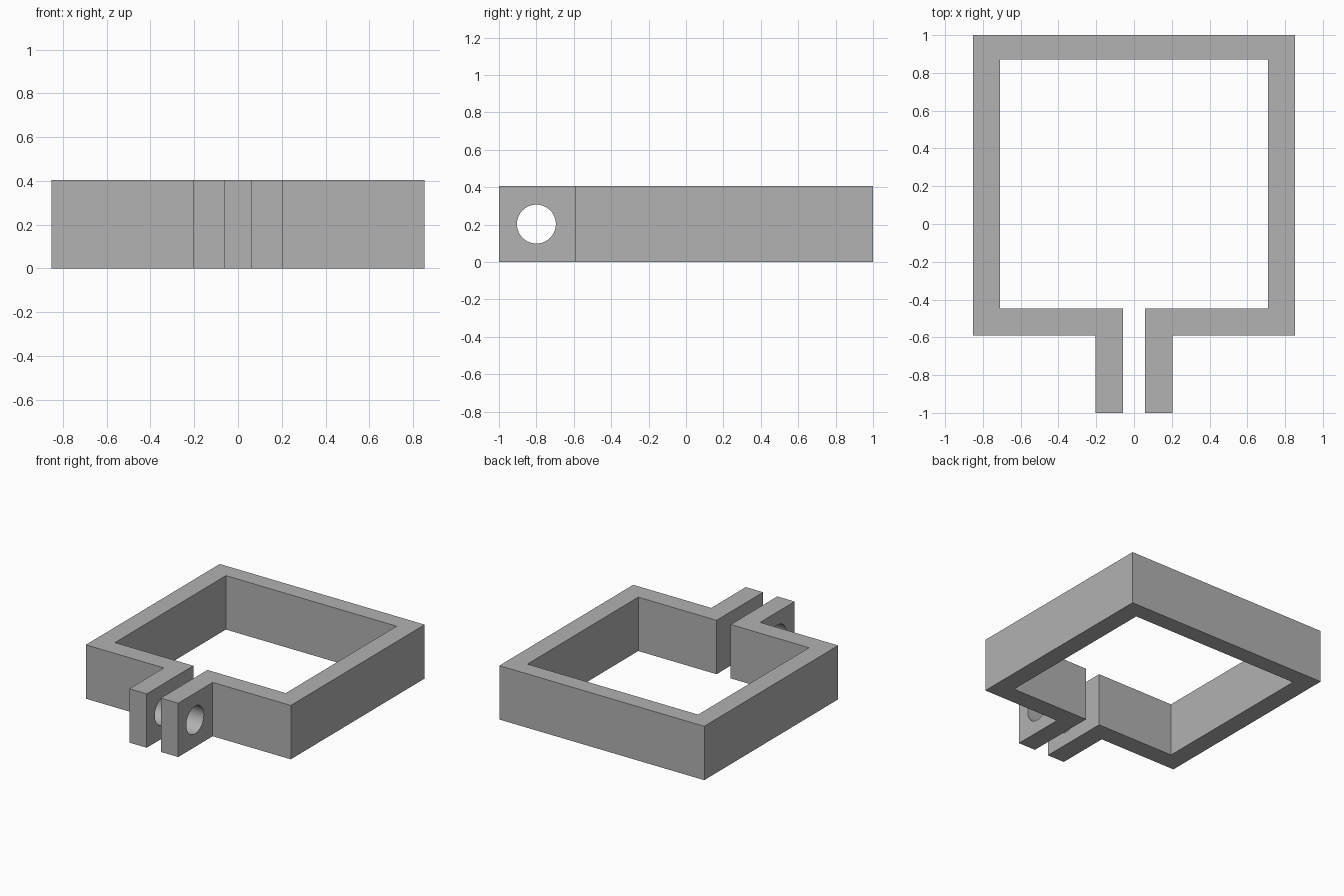
import bpy
import bmesh
import math

cube = bpy.data.objects.get("Cube")
if cube:
    bpy.data.objects.remove(cube, do_unlink=True)

HEIGHT = 0.405
HOLE_RADIUS = 0.104
HOLE_Y = -0.80

# Single plain grey
grey = bpy.data.materials.new("plain grey")
grey.use_nodes = True
colour = (0.445, 0.445, 0.445, 1)
grey.diffuse_color = colour
grey.node_tree.nodes["Principled BSDF"].inputs["Base Color"].default_value = colour

# Half outline of the clamp, from the lug tip round the outside to the back;
# the other half is its mirror image
outer = [(0.203, -1), (0.203, -0.59), (0.852, -0.59), (0.852, 1)]
inner = [(0.71, 0.87), (0.71, -0.447), (0.059, -0.447), (0.059, -1)]


def mirrored(points):
    return [(-x, y) for x, y in reversed(points)]


outline = outer + mirrored(outer) + mirrored(inner) + inner

# Square open band with two lugs, extruded upward as one solid
bm = bmesh.new()
base = bm.faces.new([bm.verts.new((x, y, 0)) for x, y in outline])
result = bmesh.ops.extrude_face_region(bm, geom=[base])
top = [v for v in result["geom"] if isinstance(v, bmesh.types.BMVert)]
bmesh.ops.translate(bm, verts=top, vec=(0, 0, HEIGHT))
bmesh.ops.recalc_face_normals(bm, faces=bm.faces)
mesh = bpy.data.meshes.new("square_clamp")
bm.to_mesh(mesh)
bm.free()
mesh.materials.append(grey)
clamp = bpy.data.objects.new("square_clamp", mesh)
bpy.context.collection.objects.link(clamp)

# Bolt hole through both lugs
bpy.ops.mesh.primitive_cylinder_add(
    vertices=64, radius=HOLE_RADIUS, depth=0.6,
    location=(0, HOLE_Y, HEIGHT / 2), rotation=(0, math.pi / 2, 0))
cutter = bpy.context.object
cutter.name = "bolt_hole_cutter"
cutter.hide_render = True
cutter.data.materials.append(grey)

cut = clamp.modifiers.new("bolt_hole", "BOOLEAN")
cut.operation = "DIFFERENCE"
cut.solver = "EXACT"
cut.object = cutter

bpy.ops.object.select_all(action="DESELECT")
clamp.select_set(True)
bpy.context.view_layer.objects.active = clamp
bpy.ops.object.modifier_apply(modifier=cut.name)
bpy.data.objects.remove(cutter, do_unlink=True)

# Round hole walls, crisp edges elsewhere
bpy.ops.object.shade_smooth_by_angle(angle=math.radians(30))
